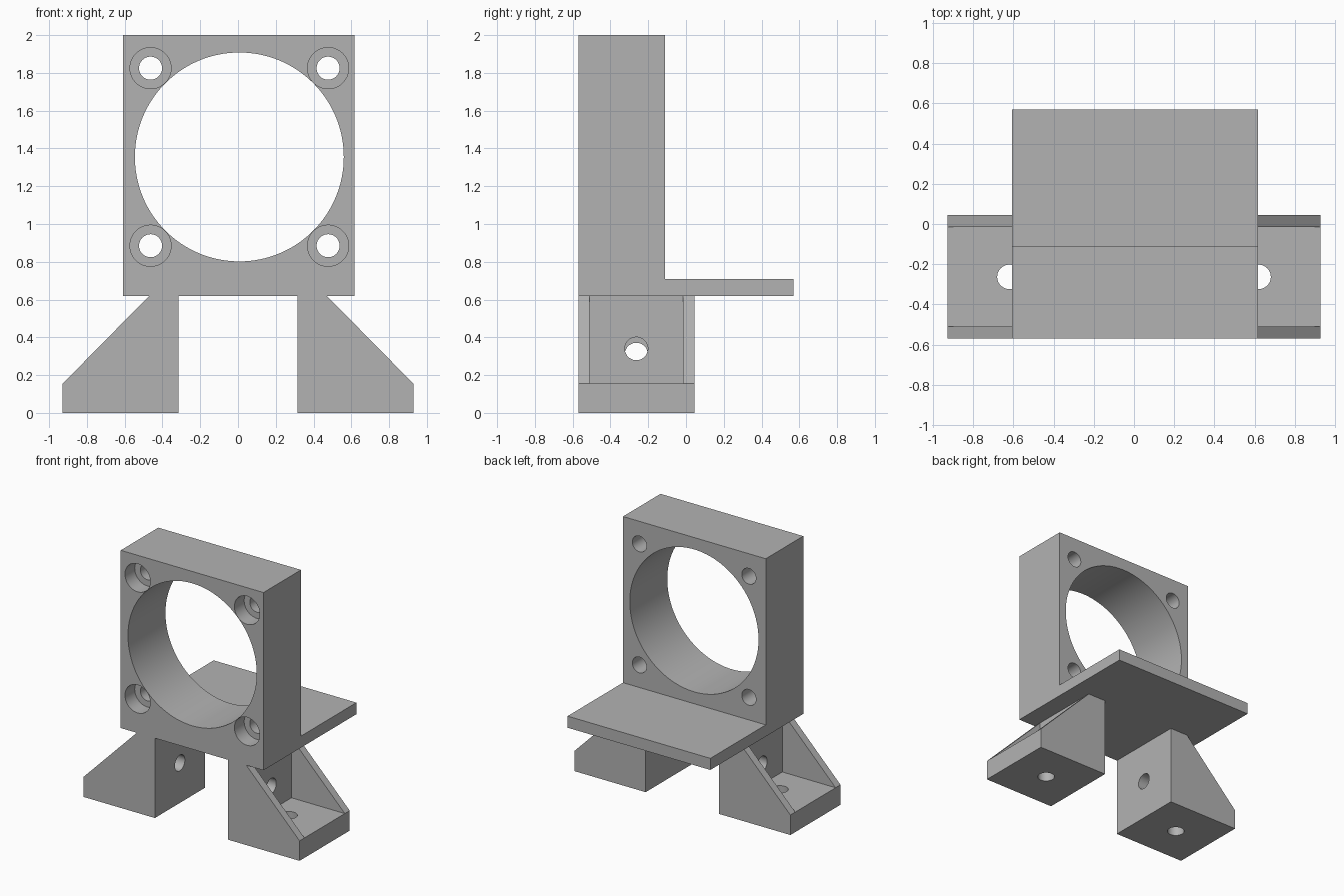
import bpy, bmesh
from math import pi
from mathutils import Matrix, Vector

if "Cube" in bpy.data.objects:
    bpy.data.objects.remove(bpy.data.objects["Cube"], do_unlink=True)

grey = bpy.data.materials.new("plain grey")
grey.use_nodes = True
grey.diffuse_color = (0.45, 0.45, 0.45, 1)
grey.node_tree.nodes["Principled BSDF"].inputs["Base Color"].default_value = grey.diffuse_color


def finish(bm, name):
    bmesh.ops.recalc_face_normals(bm, faces=bm.faces)
    mesh = bpy.data.meshes.new(name)
    bm.to_mesh(mesh)
    bm.free()
    mesh.materials.append(grey)
    obj = bpy.data.objects.new(name, mesh)
    bpy.context.collection.objects.link(obj)
    return obj


def prism(name, points, offset):
    """Extrude a closed outline along an offset."""
    bm = bmesh.new()
    face = bm.faces.new([bm.verts.new(p) for p in points])
    moved = bmesh.ops.extrude_face_region(bm, geom=[face])["geom"]
    bmesh.ops.translate(bm, vec=Vector(offset),
                        verts=[v for v in moved if isinstance(v, bmesh.types.BMVert)])
    return finish(bm, name)


def rod(axis, centre, radius, length, sides=48):
    """Round cutter along one axis."""
    turn = {"X": Matrix.Rotation(pi / 2, 4, "Y"),
            "Y": Matrix.Rotation(pi / 2, 4, "X"),
            "Z": Matrix.Identity(4)}[axis]
    bm = bmesh.new()
    bmesh.ops.create_cone(bm, cap_ends=True, segments=sides, radius1=radius, radius2=radius,
                          depth=length, matrix=Matrix.Translation(centre) @ turn)
    return finish(bm, "cutter")


def cut(obj, cutters):
    """Subtract every cutter, then discard it."""
    bpy.context.view_layer.objects.active = obj
    for cutter in cutters:
        cutter.hide_render = True
        mod = obj.modifiers.new("cut", "BOOLEAN")
        mod.operation, mod.solver, mod.object = "DIFFERENCE", "EXACT", cutter
        bpy.ops.object.modifier_apply(modifier=mod.name)
        bpy.data.objects.remove(cutter, do_unlink=True)
    bpy.ops.object.select_all(action="DESELECT")
    obj.select_set(True)
    bpy.ops.object.shade_smooth_by_angle(angle=pi / 6)


# Upright holder with rear shelf, as one L-shaped profile
FRONT, BACK, SHELF_BACK = -0.57, -0.11, 0.57
BASE, SHELF_TOP, TOP = 0.62, 0.71, 2.0
LEFT, RIGHT = 0.618, -0.608
profile = [(FRONT, BASE), (SHELF_BACK, BASE), (SHELF_BACK, SHELF_TOP),
           (BACK, SHELF_TOP), (BACK, TOP), (FRONT, TOP)]
holder = prism("holder_with_shelf", [(RIGHT, y, z) for y, z in profile], (LEFT - RIGHT, 0, 0))

# Large bore and four counterbored screw holes
cx, cz, spread = 0.007, 1.355, 0.47
cutters = [rod("Y", (cx, -0.34, cz), 0.553, 0.8, 128)]
for sx in (-1, 1):
    for sz in (-1, 1):
        x, z = cx + sx * spread, cz + sz * spread
        cutters.append(rod("Y", (x, -0.34, z), 0.061, 0.8))
        cutters.append(rod("Y", (x, FRONT, z), 0.109, 0.24))
cut(holder, cutters)

# Gusseted corner brackets under the holder
INNER, OUTER, WALL = 0.315, 0.928, 0.155
DEPTH, SIDE, HOLE_Y = 0.615, 0.06, -0.263
for name, s, hole_z in (("left_bracket", 1, 0.34), ("right_bracket", -1, 0.31)):
    outline = [(INNER, 0), (OUTER, 0), (OUTER, WALL), (INNER + WALL, BASE), (INNER, BASE)]
    bracket = prism(name, [(s * x, FRONT, z) for x, z in outline], (0, DEPTH, 0))
    pocket_outline = [(INNER + WALL, WALL), (1.1, WALL), (1.1, 0.8), (INNER + WALL, 0.8)]
    pocket = prism("cutter", [(s * x, FRONT + SIDE, z) for x, z in pocket_outline],
                   (0, DEPTH - 2 * SIDE, 0))
    wall_hole = rod("X", (s * (INNER + WALL / 2), HOLE_Y, hole_z), 0.061, 0.3)
    floor_hole = rod("Z", (s * 0.62, HOLE_Y, WALL / 2), 0.061, 0.3)
    cut(bracket, [pocket, wall_hole, floor_hole])
